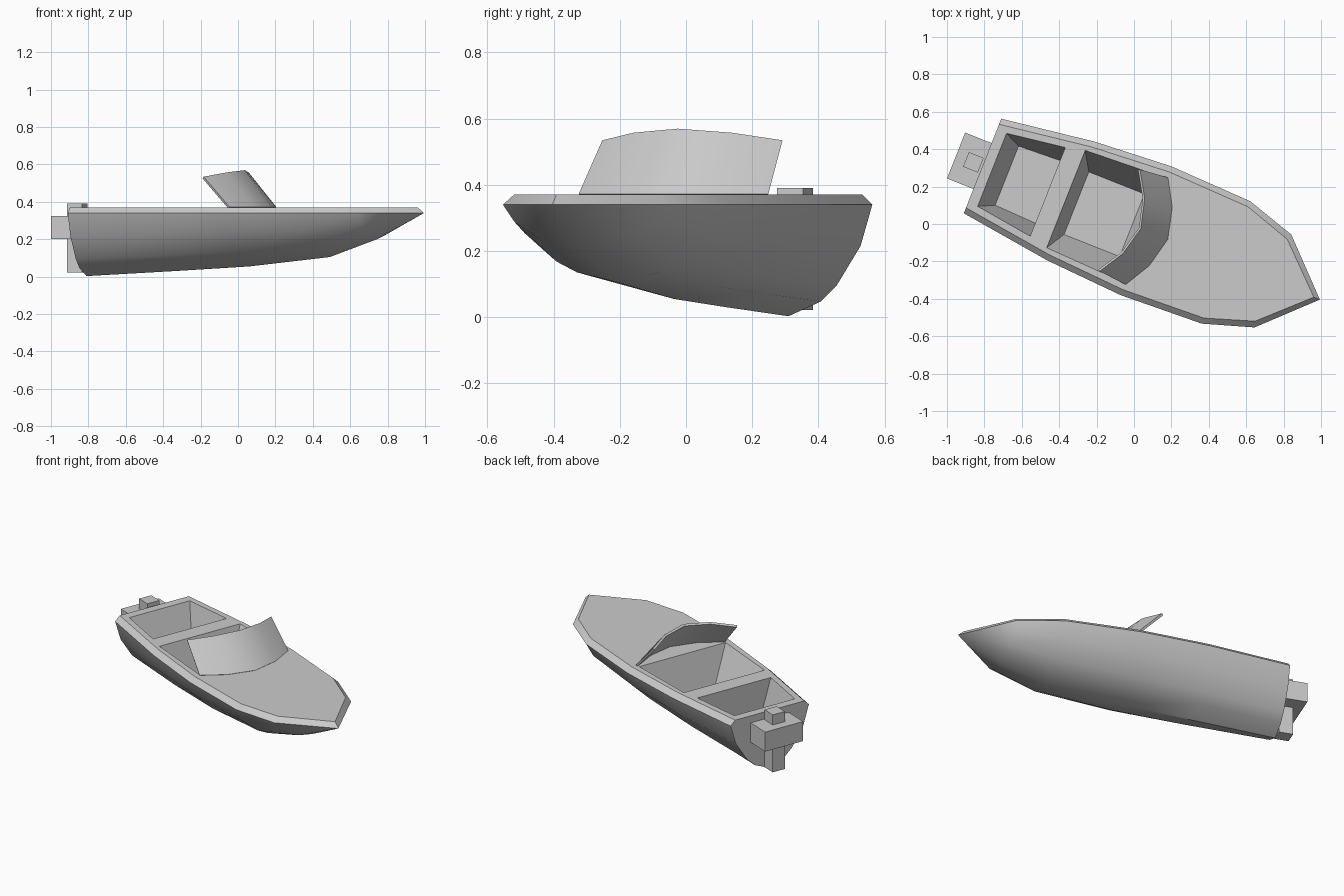
import bpy, bmesh, math
from mathutils import Matrix

old = bpy.data.objects.get("Cube")
if old:
    bpy.data.objects.remove(old, do_unlink=True)

grey = bpy.data.materials.new("light_grey")
grey.use_nodes = True
COLOUR = (0.6, 0.6, 0.6, 1)
grey.diffuse_color = COLOUR
grey.node_tree.nodes["Principled BSDF"].inputs["Base Color"].default_value = COLOUR

# Boat frame: +x runs from the transom to the bow, +y is port
FRAME = Matrix.Translation((-0.81, 0.31, 0)) @ Matrix.Rotation(math.radians(-21.6), 4, 'Z')


def make(name, bm, smooth=False):
    bmesh.ops.remove_doubles(bm, verts=bm.verts, dist=0.0005)
    bmesh.ops.recalc_face_normals(bm, faces=bm.faces)
    mesh = bpy.data.meshes.new(name)
    bm.to_mesh(mesh)
    bm.free()
    mesh.materials.append(grey)
    ob = bpy.data.objects.new(name, mesh)
    bpy.context.collection.objects.link(ob)
    ob.matrix_world = FRAME
    if smooth:
        activate(ob)
        bpy.ops.object.shade_smooth_by_angle(angle=math.radians(30))
    return ob


def activate(ob):
    bpy.ops.object.select_all(action='DESELECT')
    ob.select_set(True)
    bpy.context.view_layer.objects.active = ob


def loft(bm, rings, closed=True, caps=True):
    rows = [[bm.verts.new(p) for p in ring] for ring in rings]
    n = len(rows[0])
    for a, b in zip(rows, rows[1:]):
        for i in range(n if closed else n - 1):
            j = (i + 1) % n
            bm.faces.new((a[i], a[j], b[j], b[i]))
    if caps:
        bm.faces.new(rows[0])
        bm.faces.new(rows[-1])


def rect(x0, x1, w0, w1, z):
    return [(x0, -w0, z), (x1, -w1, z), (x1, w1, z), (x0, w0, z)]


def box(name, x0, x1, w, z0, z1):
    bm = bmesh.new()
    loft(bm, [rect(x0, x1, w, w, z0), rect(x0, x1, w, w, z1)])
    return make(name, bm)


# Hull: one rounded section scaled along the keel
RAIL, DECK = 0.34, 0.37
SECTION = [(1, 1), (0.86, 0.63), (0.57, 0.27), (0.38, 0.13)]
STATIONS = [(0, 0.272, 0.003), (0.51, 0.342, 0.03), (0.94, 0.37, 0.055),
            (1.40, 0.352, 0.105), (1.67, 0.267, 0.2), (1.94, 0, RAIL)]
rings = []
for x, w, keel in STATIONS:
    top_x = x - (0.035 if w == 0 else 0.01 if x > 1.5 else 0)
    top_w = max(w - 0.032, 0)
    half = [(top_x, top_w, DECK)]
    half += [(x, w * f, keel + (RAIL - keel) * h) for f, h in SECTION]
    rings.append(half + [(x, 0, keel)] + [(px, -py, pz) for px, py, pz in reversed(half)])
bm = bmesh.new()
loft(bm, rings)
hull = make("hull", bm)

# Two tapered seating wells cut into the deck
WELLS = [((0.055, 0.375, 0.21, 0.255), (0.14, 0.375, 0.17, 0.18)),
         ((0.48, 0.92, 0.28, 0.3), (0.54, 0.86, 0.18, 0.18))]
for top, floor in WELLS:
    bm = bmesh.new()
    loft(bm, [rect(*floor, 0.12), rect(*top, DECK), rect(*top, DECK + 0.1)])
    cutter = make("well_cutter", bm)
    cutter.hide_render = True
    mod = hull.modifiers.new("well", 'BOOLEAN')
    mod.operation, mod.solver, mod.object = 'DIFFERENCE', 'EXACT', cutter
    activate(hull)
    bpy.ops.object.modifier_apply(modifier=mod.name)
    bpy.data.objects.remove(cutter, do_unlink=True)
activate(hull)
bpy.ops.object.shade_smooth_by_angle(angle=math.radians(30))

# Curved windshield leaning aft
ARC = [(0.94, 0.305, 0.53), (1.02, 0.165, 0.553), (1.06, 0, 0.565)]
ARC += [(x, -y, z) for x, y, z in reversed(ARC[:2])]
bm = bmesh.new()
loft(bm, [[(x, y, DECK - 0.002) for x, y, z in ARC],
          [(x - 0.155, y * 0.95, z) for x, y, z in ARC]], closed=False, caps=False)
shield = make("windshield", bm)
mod = shield.modifiers.new("thickness", 'SOLIDIFY')
mod.thickness, mod.offset = 0.014, 0
activate(shield)
bpy.ops.object.modifier_apply(modifier=mod.name)
bpy.ops.object.shade_smooth_by_angle(angle=math.radians(30))

# Outboard motor on the transom
box("motor_body", -0.152, 0, 0.132, 0.2, 0.325)
box("motor_cap", -0.095, -0.01, 0.042, 0.325, 0.39)
box("motor_leg", -0.095, -0.01, 0.042, 0.022, 0.2)
